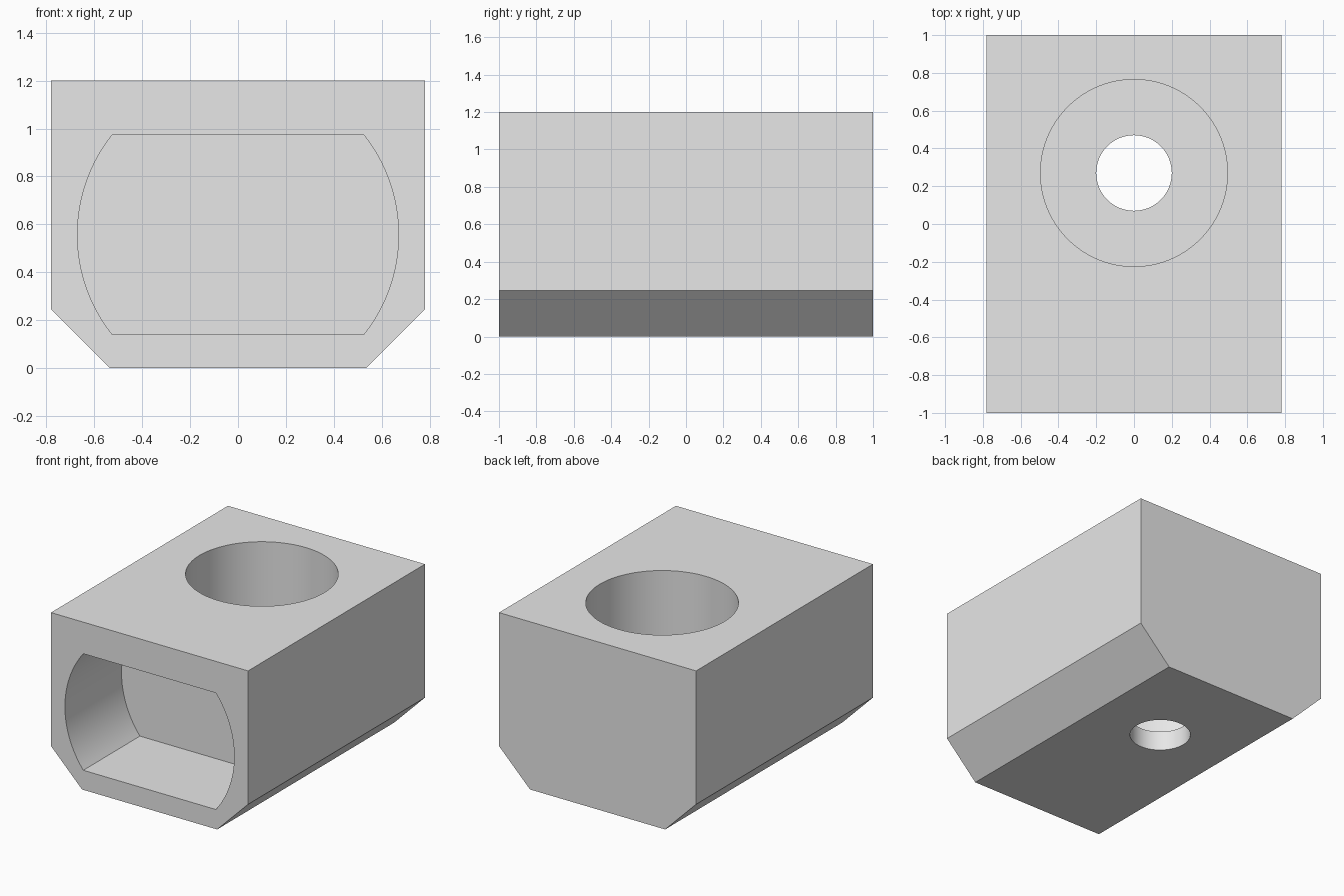
import bpy, bmesh, math
from mathutils import Matrix

cube = bpy.data.objects.get("Cube")
if cube:
    bpy.data.objects.remove(cube, do_unlink=True)

grey = bpy.data.materials.new("light_grey")
grey.use_nodes = True
grey.diffuse_color = (0.8, 0.8, 0.8, 1)
grey.node_tree.nodes["Principled BSDF"].inputs["Base Color"].default_value = (0.8, 0.8, 0.8, 1)

FLOOR = 0.14


def make_object(name, bm):
    bmesh.ops.recalc_face_normals(bm, faces=bm.faces)
    mesh = bpy.data.meshes.new(name)
    bm.to_mesh(mesh)
    bm.free()
    mesh.materials.append(grey)
    obj = bpy.data.objects.new(name, mesh)
    bpy.context.collection.objects.link(obj)
    return obj


def extrude_profile(name, points, y0, y1):
    """Extrude an (x, z) outline along y."""
    bm = bmesh.new()
    face = bm.faces.new([bm.verts.new((x, y0, z)) for x, z in points])
    out = bmesh.ops.extrude_face_region(bm, geom=[face])
    verts = [v for v in out["geom"] if isinstance(v, bmesh.types.BMVert)]
    bmesh.ops.translate(bm, verts=verts, vec=(0, y1 - y0, 0))
    return make_object(name, bm)


def cylinder(name, radius, y, z0, z1):
    bm = bmesh.new()
    bmesh.ops.create_cone(bm, cap_ends=True, segments=96, radius1=radius, radius2=radius,
                          depth=z1 - z0, matrix=Matrix.Translation((0, y, (z0 + z1) / 2)))
    return make_object(name, bm)


# Block with chamfered lower edges
half = [(0.535, 0), (0.78, 0.245), (0.78, 1.2)]
block = extrude_profile("block", half + [(-x, z) for x, z in reversed(half)], -1, 1)

# Front pocket: a circle trimmed flat at top and bottom
radius, mid, steps = 0.67, 0.557, 32
limit = math.asin((mid - FLOOR) / radius)
angles = [-limit + 2 * limit * i / steps for i in range(steps + 1)]
arc = [(radius * math.cos(a), mid + radius * math.sin(a)) for a in angles]
pocket = extrude_profile("pocket_cutter", arc + [(-x, z) for x, z in reversed(arc)], -1.2, -0.36)

# Wide bore from the top and a smaller drain hole through the floor
bore = cylinder("bore_cutter", 0.495, 0.27, FLOOR, 1.4)
drain = cylinder("drain_cutter", 0.2, 0.27, -0.2, 0.5)

for cutter in (pocket, bore, drain):
    cutter.hide_render = True
    cutter.hide_viewport = True
    mod = block.modifiers.new(cutter.name, "BOOLEAN")
    mod.operation = "DIFFERENCE"
    mod.solver = "EXACT"
    mod.object = cutter

# Bake the cuts, then remove the cutters
bpy.context.view_layer.update()
graph = bpy.context.evaluated_depsgraph_get()
result = bpy.data.meshes.new_from_object(block.evaluated_get(graph))
block.modifiers.clear()
block.data = result
for cutter in (pocket, bore, drain):
    bpy.data.objects.remove(cutter, do_unlink=True)

# Smooth the round walls, keep the edges crisp
bpy.ops.object.select_all(action="DESELECT")
block.select_set(True)
bpy.context.view_layer.objects.active = block
bpy.ops.object.shade_smooth_by_angle(angle=math.radians(30))
